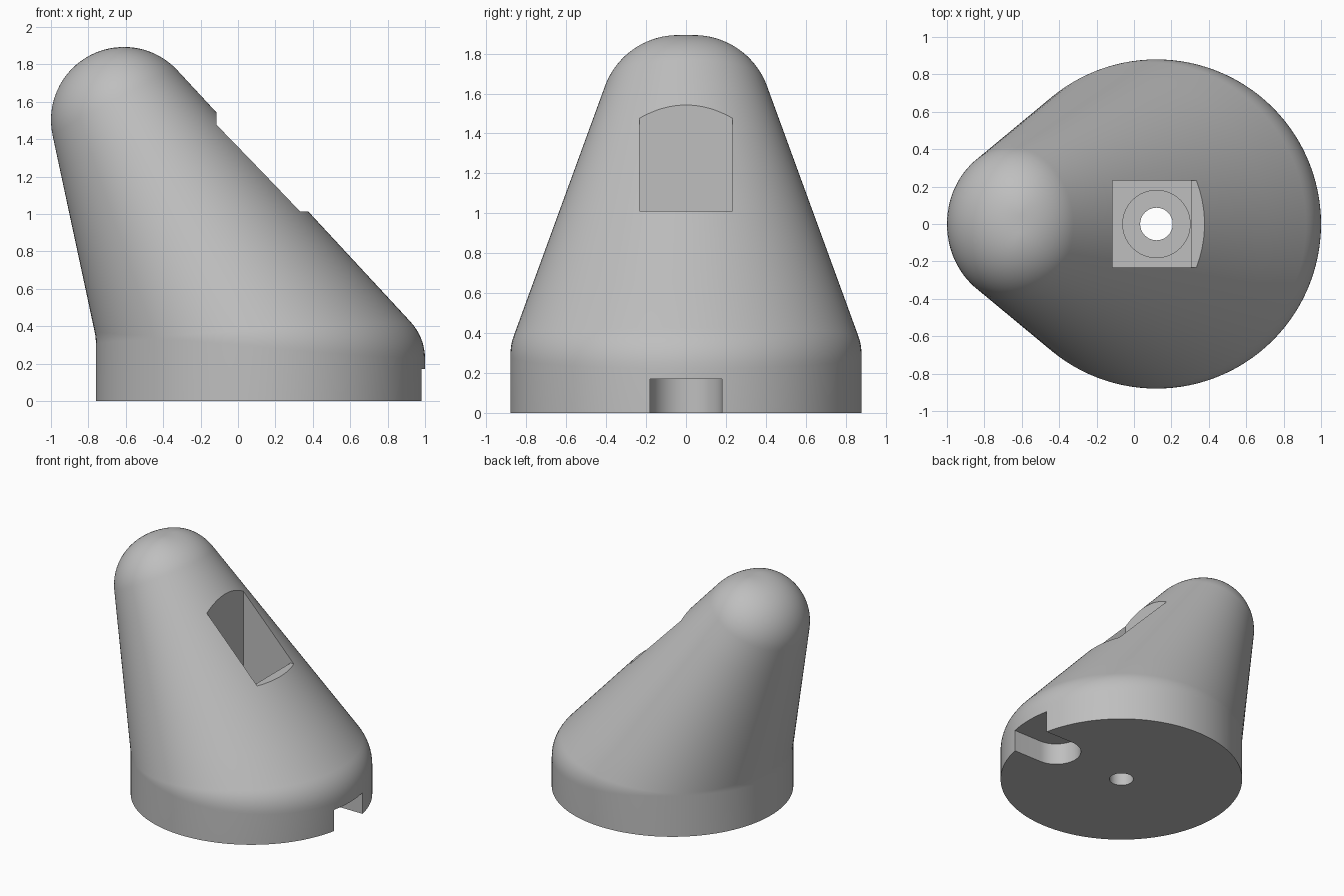
import bpy, bmesh, math
from mathutils import Vector

if "Cube" in bpy.data.objects:
    bpy.data.objects.remove(bpy.data.objects["Cube"])

SEG = 120
CX, BASE_R, SEAM_Z = 0.12, 0.88, 0.34      # round foot
TIP = Vector((-0.61, 0, 1.503))            # centre of the domed tip
TIP_R, TIP_WIDE = 0.39, 0.04
FILLET = 0.30

grey = bpy.data.materials.new("plain grey")
grey.diffuse_color = (0.52, 0.52, 0.52, 1)
grey.use_nodes = True
grey.node_tree.nodes["Principled BSDF"].inputs["Base Color"].default_value = grey.diffuse_color


def make_object(name, bm):
    bmesh.ops.recalc_face_normals(bm, faces=bm.faces)
    mesh = bpy.data.meshes.new(name)
    bm.to_mesh(mesh)
    bm.free()
    ob = bpy.data.objects.new(name, mesh)
    bpy.context.collection.objects.link(ob)
    mesh.materials.append(grey)
    return ob


def skin(name, rings):
    """Closed tube through equally long rings, with flat caps."""
    bm = bmesh.new()
    loops = [[bm.verts.new(p) for p in ring] for ring in rings]
    n = len(loops[0])
    for a, b in zip(loops, loops[1:]):
        for i in range(n):
            j = (i + 1) % n
            bm.faces.new((a[i], a[j], b[j], b[i]))
    bm.faces.new(loops[0][::-1])
    bm.faces.new(loops[-1])
    return make_object(name, bm)


def prism(name, outline, z0, z1):
    return skin(name, [[(x, y, z) for x, y in outline] for z in (z0, z1)])


def rect(x0, x1, half):
    return [(x0, -half), (x1, -half), (x1, half), (x0, half)]


def circle(x, r, n=64):
    return [(x + r * math.cos(2 * math.pi * i / n), r * math.sin(2 * math.pi * i / n))
            for i in range(n)]


def body_column(phi):
    """One strip of the body: wall, blended shoulder, straight flank, dome."""
    u = Vector((math.cos(phi), math.sin(phi), 0))
    edge = Vector((CX, 0, SEAM_Z)) + BASE_R * u
    centre = TIP + Vector((0, TIP_WIDE * math.sin(phi), 0))
    d = edge - centre
    p, h = u.dot(d), -d.z
    tilt = math.acos(TIP_R / math.hypot(p, h)) - math.atan2(h, p)

    def dome(a):
        return centre + TIP_R * (math.cos(a) * u + Vector((0, 0, math.sin(a))))

    touch = dome(tilt)
    t = max(0.015, FILLET * math.tan(abs(tilt) / 2))
    low = edge - Vector((0, 0, t))
    high = edge + t * (touch - edge).normalized()
    col = [Vector((edge.x, edge.y, 0)), low]
    for k in range(1, 9):
        s = k / 8
        col.append((1 - s) ** 2 * low + 2 * s * (1 - s) * edge + s * s * high)
    col += [high.lerp(touch, k / 6) for k in range(1, 6)]
    top = math.radians(88.5)
    col += [dome(tilt + (top - tilt) * k / 20) for k in range(21)]
    return col


# Leaning body
columns = [body_column(2 * math.pi * i / SEG) for i in range(SEG)]
body = skin("leaning_body", list(zip(*columns)))

# Slot outline with a round inner end
slot = [(1.3, -0.18)]
slot += [(0.74 + 0.18 * math.cos(a), 0.18 * math.sin(a))
         for a in (math.radians(270 - 180 * k / 24) for k in range(25))]
slot += [(1.3, 0.18)]

# Window, screw well, counterbore, screw hole and foot slot
cutters = [
    prism("window_cutter", rect(-0.115, 0.7, 0.232), 1.012, 2.3),
    prism("well_cutter", rect(-0.115, 0.305, 0.232), 0.34, 1.2),
    prism("counterbore_cutter", circle(CX, 0.18), 0.17, 0.6),
    prism("screw_hole_cutter", circle(CX, 0.087), -0.2, 0.5),
    prism("foot_slot_cutter", slot, -0.2, 0.17),
]
bpy.context.view_layer.objects.active = body
body.select_set(True)
for cutter in cutters:
    mod = body.modifiers.new(cutter.name, 'BOOLEAN')
    mod.operation = 'DIFFERENCE'
    mod.solver = 'EXACT'
    mod.object = cutter
    cutter.hide_render = True
    bpy.ops.object.modifier_apply(modifier=mod.name)
for cutter in cutters:
    bpy.data.objects.remove(cutter, do_unlink=True)

bpy.ops.object.select_all(action='DESELECT')
body.select_set(True)
bpy.ops.object.shade_smooth_by_angle(angle=math.radians(30))
